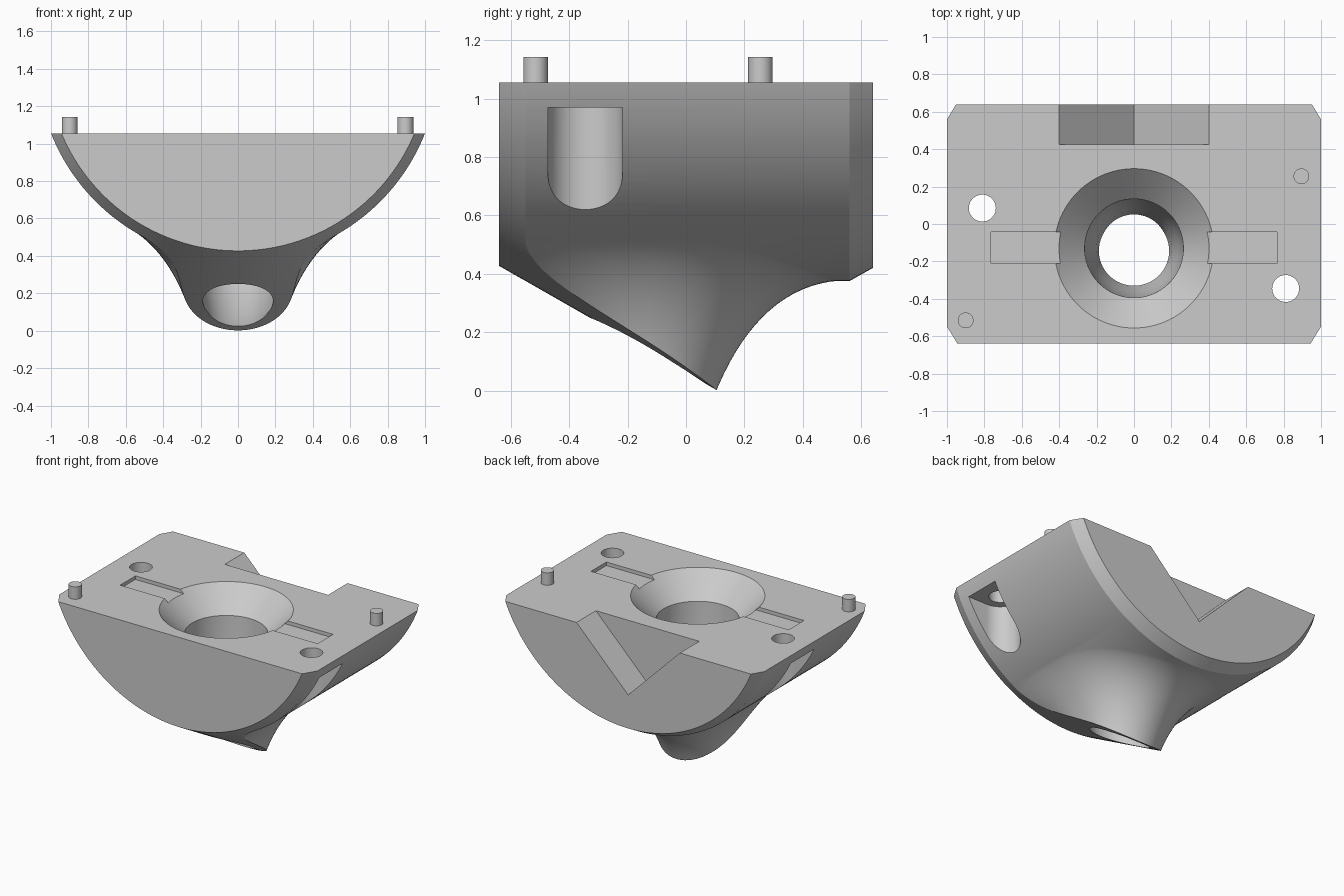
import bpy, bmesh
from math import sin, cos, pi, sqrt
from mathutils import Matrix, Vector

if "Cube" in bpy.data.objects:
    bpy.data.objects.remove(bpy.data.objects["Cube"])

GREY = (0.6, 0.6, 0.6, 1)
mat = bpy.data.materials.new("plain_grey")
mat.use_nodes = True
mat.diffuse_color = GREY
mat.node_tree.nodes["Principled BSDF"].inputs["Base Color"].default_value = GREY

TOP = 1.055      # flat deck height
AXIS_Z = 1.45    # centre line of the rounded underside
R = 1.075        # radius of the underside
SPOUT_Y = -0.13  # centre of the funnel and spout


def loft(name, rings):
    """Closed solid through a list of equal point rings."""
    bm = bmesh.new()
    loops = [[bm.verts.new(p) for p in ring] for ring in rings]
    n = len(loops[0])
    for a, b in zip(loops, loops[1:]):
        for i in range(n):
            j = (i + 1) % n
            bm.faces.new((a[i], a[j], b[j], b[i]))
    bm.faces.new(loops[0])
    bm.faces.new(loops[-1])
    bmesh.ops.recalc_face_normals(bm, faces=bm.faces)
    mesh = bpy.data.meshes.new(name)
    bm.to_mesh(mesh)
    bm.free()
    mesh.materials.append(mat)
    ob = bpy.data.objects.new(name, mesh)
    bpy.context.collection.objects.link(ob)
    return ob


def lathe(name, profile, centre, segs=64, along_y=False):
    """Revolve (radius, height) points around z, or around y."""
    turn = Matrix.Rotation(-pi / 2, 3, 'X') if along_y else Matrix.Identity(3)
    angles = [2 * pi * i / segs for i in range(segs)]
    return loft(name, [[turn @ Vector((r * cos(a), r * sin(a), h)) + Vector(centre)
                        for a in angles] for r, h in profile])


def box(name, x, y, z):
    corners = ((0, 0), (1, 0), (1, 1), (0, 1))
    return loft(name, [[(x[i], y[j], h) for i, j in corners] for h in z])


def combine(ob, other, operation):
    mod = ob.modifiers.new("boolean", 'BOOLEAN')
    mod.operation, mod.solver, mod.object = operation, 'EXACT', other
    bpy.context.view_layer.objects.active = ob
    bpy.ops.object.modifier_apply(modifier=mod.name)
    bpy.data.objects.remove(other)


# Rounded half body with a chamfered back end
body = lathe("funnel_body", [(R, -0.72), (R, 0.56), (1.03, 0.64)],
             (0, 0, AXIS_Z), 192, True)


# Spout flaring smoothly into the underside
def spout_profile(a, steps=18):
    s2 = sin(a) ** 2
    reach = 0.57 + (0.12 if sin(a) > 0 else 0.33) * s2
    x = reach * cos(a)
    drop = sqrt(R * R - x * x)
    end = Vector((reach, AXIS_Z - drop + 0.003))
    bend_r = 0.32 + 0.06 * s2
    bend = Vector((bend_r, end.y - (reach - bend_r) * x / drop * cos(a)))
    start = Vector((0.222, -0.03))
    pts = []
    for i in range(steps + 1):
        t = i / steps
        pts.append(start * (1 - t) ** 2 + bend * 2 * t * (1 - t) + end * t * t)
    return pts + [Vector((reach * 0.97, 0.95))]


angles = [2 * pi * i / 96 for i in range(96)]
profiles = [spout_profile(a) for a in angles]
spout = loft("spout", [[(p[k].x * cos(a), SPOUT_Y + p[k].x * sin(a), p[k].y)
                        for a, p in zip(angles, profiles)]
                       for k in range(len(profiles[0]))])
combine(body, spout, 'UNION')

# Front chamfer cone, which also slices the spout tip obliquely
envelope = lathe("envelope", [(1.023, -0.64), (1.023 + 1.4 * 0.571, 0.76)],
                 (0, 0, AXIS_Z), 191, True)
combine(body, envelope, 'INTERSECT')
combine(body, box("deck_cut", (-3, 3), (-3, 3), (TOP, 4)), 'DIFFERENCE')

# Funnel bore: wide cone above a throat that narrows towards the outlet
bore = lathe("bore", [(0.526, 1.155), (0.264, 0.893), (0.258, 0.6), (0.235, 0.4),
                      (0.2, 0.25), (0.181, 0.1), (0.21, -0.05)],
             (0, SPOUT_Y, 0), 96)
combine(body, bore, 'DIFFERENCE')

# V notch in the back edge
notch = loft("notch", [[(-0.5, y, TOP + 0.1), (0, y, TOP - 0.4), (0.5, y, TOP + 0.1)]
                       for y in (0.425, 0.8)])
combine(body, notch, 'DIFFERENCE')

# Shallow slots, screw holes and side pockets
for side, hole_y in ((1, -0.345), (-1, 0.085)):
    slot_x = sorted((side * 0.35, side * 0.765))
    combine(body, box("slot", slot_x, (-0.212, -0.042), (TOP - 0.025, 1.2)), 'DIFFERENCE')
    hole_x = side * 0.811
    combine(body, lathe("screw_hole", [(0.072, 0.85), (0.072, 1.2)],
                        (hole_x, hole_y, 0), 48), 'DIFFERENCE')
    # Pocket outline: half circle inside, straight walls opening outwards
    outline = [(hole_x - side * 0.128 * sin(pi * i / 32), hole_y + 0.128 * cos(pi * i / 32))
               for i in range(33)]
    outline += [(side * 1.2, hole_y - 0.128), (side * 1.2, hole_y + 0.128)]
    pocket = loft("pocket", [[(x, y, z) for x, y in outline] for z in (0.4, 0.97)])
    combine(body, pocket, 'DIFFERENCE')

# Alignment pins
pins = [lathe(name, [(0.042, 1.0), (0.042, 1.142)], (x, y, 0), 32)
        for name, x, y in (("left_pin", 0.895, 0.255), ("right_pin", -0.9, -0.515))]

for ob in [body] + pins:
    bpy.ops.object.select_all(action='DESELECT')
    ob.select_set(True)
    bpy.context.view_layer.objects.active = ob
    bpy.ops.object.shade_smooth_by_angle(angle=0.42)
